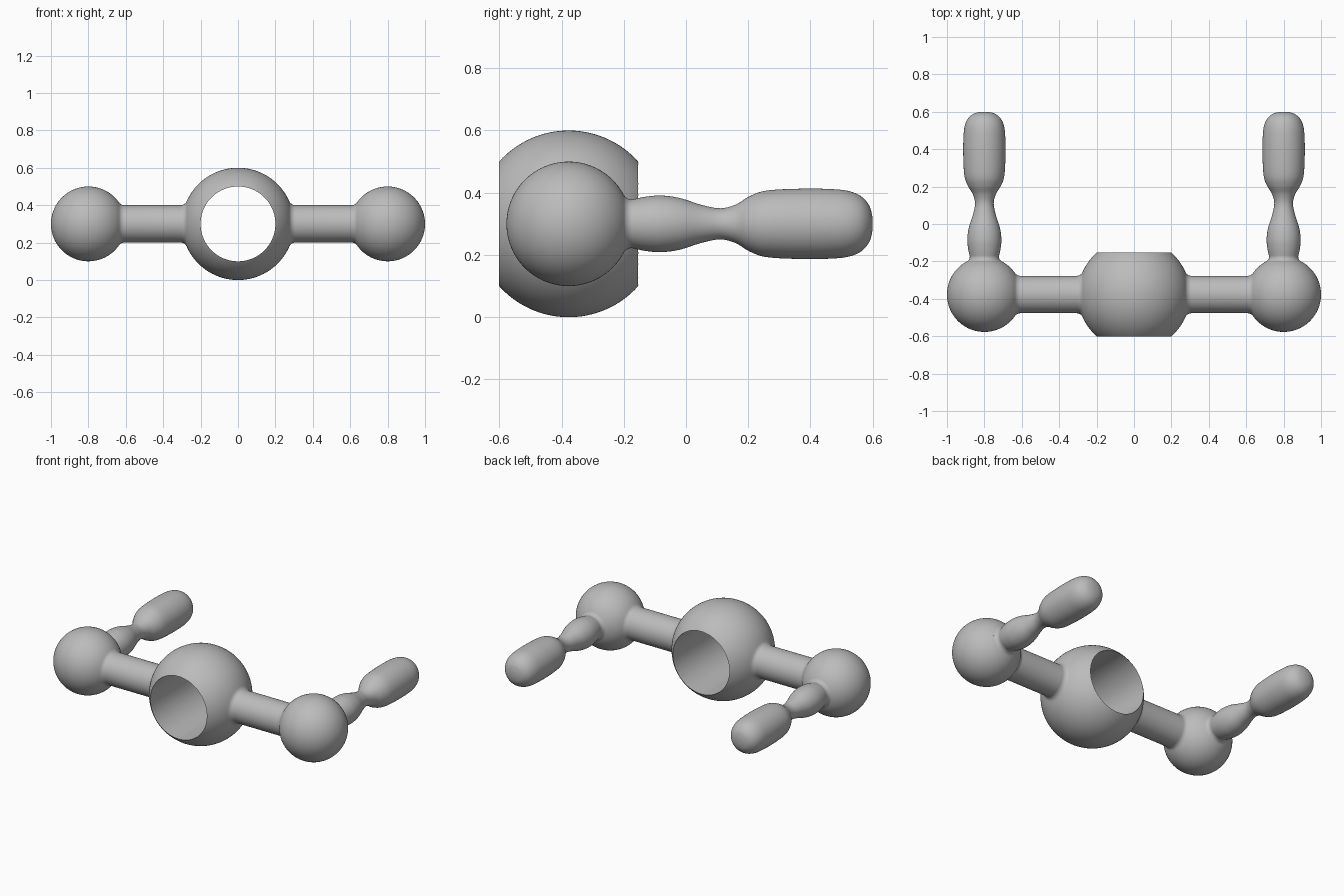
import bpy, bmesh, math
from mathutils import Vector

if "Cube" in bpy.data.objects:
    bpy.data.objects.remove(bpy.data.objects["Cube"], do_unlink=True)

CENTRE = Vector((0, -0.377, 0.3))
HUB_R, BALL_R, BALL_X, BAR_R, HOLE_R = 0.3, 0.2, 0.8, 0.1, 0.2

grey = bpy.data.materials.new("plain_grey")
grey.use_nodes = True
grey.diffuse_color = (0.5, 0.5, 0.5, 1)
grey.node_tree.nodes["Principled BSDF"].inputs["Base Color"].default_value = (0.5, 0.5, 0.5, 1)


def arc(centre, radius, start, end, steps):
    """Points (along, out) on a circle between two angles."""
    angles = [start + (end - start) * i / steps for i in range(steps + 1)]
    return [(centre[0] + radius * math.cos(a), centre[1] + radius * math.sin(a)) for a in angles]


def fillet(ball_r, rod_r, r):
    """Rounded join from a ball at the origin to a rod: points and contact angle."""
    out = rod_r + r
    along = math.sqrt((ball_r + r) ** 2 - out ** 2)
    contact = math.atan2(out, along)
    return arc((along, out), r, math.pi + contact, 1.5 * math.pi, 8), contact


def spline(pts, steps=6):
    """Catmull-Rom curve; the first and last points only steer it."""
    curve = []
    for a, b, c, d in zip(pts, pts[1:], pts[2:], pts[3:]):
        a, b, c, d = map(Vector, (a, b, c, d))
        for i in range(steps):
            t = i / steps
            p = 0.5 * (2 * b + (c - a) * t + (2 * a - 5 * b + 4 * c - d) * t * t
                       + (3 * b - a - 3 * c + d) * t ** 3)
            curve.append(tuple(p))
    return curve + [tuple(pts[-2])]


def lathe(name, profile, axis, location):
    """Spin an (along, out) profile around an axis into a closed solid."""
    axis = Vector(axis)
    bm = bmesh.new()
    verts = [bm.verts.new(axis * a + Vector((0, 0, r))) for a, r in profile]
    edges = [bm.edges.new(pair) for pair in zip(verts, verts[1:])]
    bmesh.ops.spin(bm, geom=verts + edges, cent=(0, 0, 0), axis=axis,
                   angle=math.tau, steps=96, use_duplicate=False)
    bmesh.ops.remove_doubles(bm, verts=bm.verts, dist=0.0001)
    bmesh.ops.recalc_face_normals(bm, faces=bm.faces)
    mesh = bpy.data.meshes.new(name)
    bm.to_mesh(mesh)
    bm.free()
    mesh.materials.append(grey)
    obj = bpy.data.objects.new(name, mesh)
    bpy.context.collection.objects.link(obj)
    obj.location = location
    return obj


def smooth(obj):
    bpy.ops.object.select_all(action="DESELECT")
    obj.select_set(True)
    bpy.context.view_layer.objects.active = obj
    bpy.ops.object.shade_smooth_by_angle(angle=math.radians(35))


# Hub, bars and end balls as one turned piece
hub_join, hub_angle = fillet(HUB_R, BAR_R, 0.035)
ball_join, ball_angle = fillet(BALL_R, BAR_R, 0.035)
half = arc((0, 0), HUB_R, math.pi / 2, hub_angle, 24)[:-1] + hub_join
half += [(BALL_X - a, r) for a, r in reversed(ball_join)]
half += arc((BALL_X, 0), BALL_R, math.pi - ball_angle, 0, 40)[1:-1] + [(BALL_X + BALL_R, 0)]
body = lathe("hub_bar_and_balls", [(-a, r) for a, r in reversed(half[1:])] + half, (1, 0, 0), CENTRE)

# Round bore through the hub
bore = lathe("hub_bore_cutter", [(-0.5, 0), (-0.5, HOLE_R), (0.5, HOLE_R), (0.5, 0)], (0, 1, 0), CENTRE)
cut = body.modifiers.new("bore", "BOOLEAN")
cut.operation, cut.solver, cut.object = "DIFFERENCE", "EXACT", bore
bpy.context.view_layer.objects.active = body
body.select_set(True)
bpy.ops.object.modifier_apply(modifier=cut.name)
bpy.data.objects.remove(bore, do_unlink=True)
smooth(body)

# Handles with a waisted neck and a rounded grip
neck, _ = fillet(BALL_R, 0.078, 0.03)
grip = [(-0.13, 0.087), (-0.08, 0.091), (-0.02, 0.083), (0.05, 0.061), (0.11, 0.05),
        (0.16, 0.062), (0.205, 0.089), (0.26, 0.107), (0.37, 0.113), (0.46, 0.112),
        (0.52, 0.106), (0.562, 0.089), (0.588, 0.06), (0.598, 0.028), (0.6, 0), (0.598, -0.028)]
grip = [(y - CENTRE.y, r) for y, r in grip]
handle_profile = [(0, 0)] + neck[:-1] + spline([neck[-2], neck[-1]] + grip)
for side, name in ((1, "left_handle"), (-1, "right_handle")):
    smooth(lathe(name, handle_profile, (0, 1, 0), CENTRE + Vector((side * BALL_X, 0, 0))))
